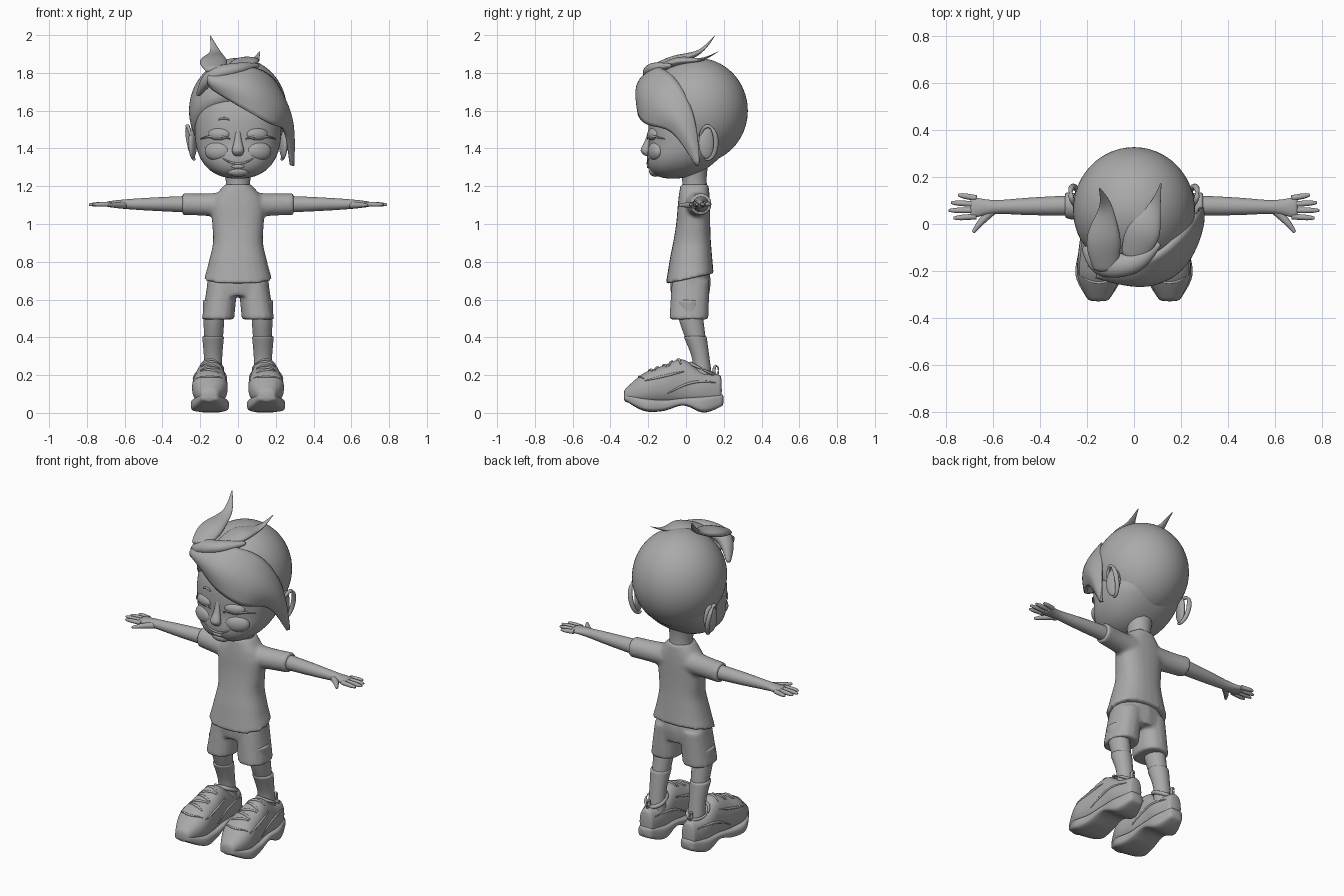
import bpy, bmesh, math
from mathutils import Vector, Matrix, Euler

cube = bpy.data.objects.get("Cube")
if cube:
    bpy.data.objects.remove(cube)

SHADE = (0.4, 0.4, 0.4, 1)
grey = bpy.data.materials.new("plain grey")
grey.use_nodes = True
grey.diffuse_color = SHADE
grey.node_tree.nodes["Principled BSDF"].inputs["Base Color"].default_value = SHADE
UP, FRONT, LEFT = Vector((0, 0, 1)), Vector((0, -1, 0)), Vector((1, 0, 0))


def sample(values, t):
    """Smooth curve through evenly spaced numbers or vectors, t from 0 to 1."""
    last = len(values) - 1
    i = min(int(t * last), last - 1)
    u = t * last - i
    a, b, c, d = (values[min(max(i + k, 0), last)] for k in (-1, 0, 1, 2))
    return b + ((c - a) * u + (a * 2 - b * 5 + c * 4 - d) * u ** 2 + ((b - c) * 3 + d - a) * u ** 3) / 2


def spread(count, low=0, high=1):
    return [low + (high - low) * k / (count - 1) for k in range(count)]


def finish(name, bm, mirror=False, smooth=1):
    bmesh.ops.recalc_face_normals(bm, faces=bm.faces)
    for face in bm.faces:
        face.smooth = True
    mesh = bpy.data.meshes.new(name)
    bm.to_mesh(mesh)
    bm.free()
    mesh.materials.append(grey)
    ob = bpy.data.objects.new(name, mesh)
    bpy.context.collection.objects.link(ob)
    if mirror:
        ob.modifiers.new("Mirror", 'MIRROR').use_mirror_merge = False
    if smooth:
        subdivision = ob.modifiers.new("Subdivision", 'SUBSURF')
        subdivision.levels = subdivision.render_levels = smooth
    return ob


def sweep(bm, points, widths, depths=None, flat=1, axis=None, up=UP, power=2, steps=14, sides=16):
    """Loft (super)ellipses along a curve; widths and depths are spread over its length."""
    points = [Vector(p) for p in points]
    depths = depths or [w * flat for w in widths]
    rings = []
    for t in spread(steps):
        ahead, behind = sample(points, min(t + .02, 1)), sample(points, max(t - .02, 0))
        along = axis or (ahead - behind).normalized()
        side = along.cross(up).normalized()
        normal = side.cross(along)
        ring = []
        for k in range(sides):
            angle = math.tau * k / sides
            c, s = (math.copysign(abs(v) ** (2 / power), v) for v in (math.cos(angle), math.sin(angle)))
            ring.append(bm.verts.new(sample(points, t) + side * c * sample(widths, t)
                                     + normal * s * sample(depths, t)))
        rings.append(ring)
    for a, b in zip(rings, rings[1:]):
        for k in range(sides):
            bm.faces.new((a[k], a[k - 1], b[k - 1], b[k]))
    bm.faces.new(rings[0])
    bm.faces.new(rings[-1])


def tube(name, points, widths, depths=None, mirror=False, **options):
    bm = bmesh.new()
    sweep(bm, points, widths, depths, **options)
    return finish(name, bm, mirror)


def cord(name, points, radius, mirror=False):
    tube(name, points, [radius / 2, radius, radius, radius / 2], mirror=mirror, sides=8,
         up=Vector((.1, -.6, .8)))


def ball(name, centre, size, turn=0, mirror=False, power=2, shape=None):
    """Ellipsoid, optionally squared off and reshaped by a rule on its points."""
    bm = bmesh.new()
    bmesh.ops.create_uvsphere(bm, u_segments=32, v_segments=20, radius=1)
    place = Matrix.LocRotScale(Vector(centre), Euler((0, 0, turn)), Vector(size))
    for v in bm.verts:
        length = sum(abs(c) ** power for c in v.co) ** (1 / power)
        v.co = place @ (v.co / length)
        if shape:
            shape(v.co)
    return finish(name, bm, mirror)


def project(ob, origins, direction):
    """Drop points onto the surface of a part."""
    target = ob.evaluated_get(bpy.context.evaluated_depsgraph_get())
    hits = [target.ray_cast(Vector(o), direction) for o in origins]
    return [location for found, location, normal, index in hits if found]


def cloth(name, bm):
    """Blend overlapping volumes into one surface."""
    ob = finish(name, bm, smooth=0)
    remesh = ob.modifiers.new("Remesh", 'REMESH')
    remesh.mode, remesh.voxel_size, remesh.use_smooth_shade = 'VOXEL', .01, True
    relax = ob.modifiers.new("Smooth", 'SMOOTH')
    relax.factor, relax.iterations = .5, 5


# Head with the jaw pushed forward, neck
def jaw(co):
    co.y -= max(0, 1.42 - co.z) / 2


head = ball("head", (0, .02, 1.5), (.23, .22, .26), power=2.4, shape=jaw)
tube("neck", [(0, .05, 1.12), (0, .04, 1.32)], [.08, .066, .08], axis=UP, up=FRONT)


# Hair cap, its front edge cut back along a slanting hairline
def hairline(co):
    co.y = max(co.y, min(.1, .1 - (co.z - 1.4) * 1.1))


ball("hair_cap", (0, .06, 1.6), (.262, .27, .28), shape=hairline)

# Ears
ball("ears", (.24, .11, 1.43), (.02, .045, .085), turn=.3, mirror=True)
cord("ear_rims", [(.25 - .02 * math.cos(a + 2), .115 + .045 * math.cos(a), 1.43 + .09 * math.sin(a))
                  for a in spread(12, -2, 2.8)], .014, mirror=True)


# Face
def on_face(points, lift=0):
    return [p + FRONT * lift for p in project(head, [(x, -1, z) for x, z in points], -FRONT)]


ball("eyelids", on_face([(.1, 1.475)], -.012)[0], (.06, .028, .034), turn=.3, mirror=True)
ball("cheeks", on_face([(.11, 1.385)], -.02)[0], (.07, .035, .05), turn=.35, mirror=True)
ball("chin", on_face([(0, 1.28)], -.025)[0], (.06, .035, .03))
ball("lower_lip", on_face([(0, 1.305)], -.004)[0], (.035, .012, .012))
cord("lash_lines", on_face([(.12 + .08 * s, 1.465 - .015 * s * s) for s in spread(7, -1)], .009), .007, True)
cord("brow", on_face([(-.075 + .03 * s, 1.56 - .01 * s * s) for s in spread(5, -1)], .002), .006)
cord("mouth", on_face([(.085 * s, 1.32 + .03 * s * s) for s in spread(9, -1)], .001), .006)
tube("nose", [(0, -.18, 1.54), (0, -.2, 1.45), (0, -.215, 1.39), (0, -.2, 1.36)],
     [.01, .018, .033, .02], flat=.8, axis=-UP, up=FRONT)

# Fringe: a bulging sheet between an upper and a lower edge
upper = [Vector(p) for p in ((-.13, -.15, 1.8), (.05, -.15, 1.83), (.19, -.05, 1.76),
                             (.26, .04, 1.57), (.29, .07, 1.31))]
lower = [Vector(p) for p in ((-.14, -.2, 1.72), (.03, -.25, 1.61), (.17, -.21, 1.53),
                             (.25, -.07, 1.49), (.28, .06, 1.31))]
bm = bmesh.new()
rows = []
for t in spread(14):
    a, b = sample(upper, t), sample(lower, t)
    outward = Vector((a.x + b.x, a.y + b.y - .1, .1)).normalized()
    rows.append([bm.verts.new(a.lerp(b, s) + outward * .055 * (1 - t ** 3) * math.sin(math.pi * s))
                 for s in spread(7)])
for row, after in zip(rows, rows[1:]):
    for k in range(len(row) - 1):
        bm.faces.new((row[k], after[k], after[k + 1], row[k + 1]))
solid = finish("fringe", bm).modifiers.new("Thickness", 'SOLIDIFY')
solid.thickness, solid.offset = .02, 0

# Tufts on top
tube("front_tuft", [(-.215, -.1, 1.68), (-.14, -.17, 1.78), (0, -.165, 1.82), (.11, -.08, 1.84)],
     [.01, .04, .035, .01], flat=1.3, up=FRONT)
tube("tall_spike", [(-.12, -.2, 1.81), (-.13, -.07, 1.86), (-.12, .07, 1.91), (-.148, .155, 2)],
     [.05, .075, .03, .002], flat=.4)
tube("short_spike", [(-.01, -.15, 1.82), (.04, -.03, 1.86), (.09, .08, 1.87), (.115, .175, 1.915)],
     [.05, .075, .025, .002], flat=.35)

# Shirt: flared body with a slanting hem, and sleeves
bm = bmesh.new()
sweep(bm, [(0, .02, .71), (0, .03, .87), (0, .04, 1.04), (0, .045, 1.21)],
      [.18, .155, .132, .137, .138, .07], [.127, .115, .1, .09, .085, .074],
      axis=UP, up=FRONT, power=2.4, sides=24)
for v in bm.verts:
    v.co.z += (v.co.y - .02) * 2 * max(0, .82 - v.co.z)
sweep(bm, [(-.295, .08, 1.105), (0, .05, 1.1), (.295, .08, 1.105)],
      [.058, .06, .075, .06, .058], axis=LEFT)
cloth("shirt", bm)

# Shorts: hips and two legs
bm = bmesh.new()
sweep(bm, [(0, .022, .62), (0, .025, .78)], [.155, .165, .14], flat=.65, axis=UP, up=FRONT)
for side in (-1, 1):
    sweep(bm, [(side * .106, .015, .495), (side * .08, .025, .7)], [.086, .08], [.104, .1],
          axis=UP, up=FRONT, power=2.3)
cloth("shorts", bm)

# Legs and socks
tube("legs", [(.128, .01, .6), (.128, .03, .48), (.13, .06, .36)], [.06, .056, .048], [.07, .065, .05],
     mirror=True, axis=-UP, up=FRONT)
tube("socks", [(.132, .047, .41), (.132, .08, .28), (.132, .09, .15)], [.06, .049, .055], [.063, .047, .055],
     mirror=True, axis=-UP, up=FRONT)

# Arms run into the palms
tube("arms", [(.2, .08, 1.105), (.7, .07, 1.105)], [.045, .043, .038, .03, .05],
     [.045, .043, .036, .026, .014], mirror=True, axis=LEFT)
tube("thumbs", [(.6, .06, 1.1), (.65, .01, 1.1), (.686, -.036, 1.1)], [.02, .015, .007], mirror=True)
for i, (finger, tip) in enumerate((("little", .75), ("ring", .78), ("middle", .79), ("index", .77))):
    tube(finger + "_fingers", [(.67, .11 - .026 * i, 1.105), (tip, .124 - .033 * i, 1.103)],
         [.013, .013, .012, .006], mirror=True, sides=10)


# Shoes: sections from toe to heel
def shoe_part(name, widths, tops, bottoms, heel, power):
    points = [(.145 - y * .02, y, (top + bottom) / 2)
              for y, top, bottom in zip(spread(len(tops), -.33, heel), tops, bottoms)]
    depths = [(top - bottom) / 2 for top, bottom in zip(tops, bottoms)]
    return tube(name, points, widths, depths, mirror=True, axis=FRONT, power=power, sides=24, steps=24)


shoe = shoe_part("shoe_uppers", [.04, .092, .09, .075, .07, .04], [.12, .21, .25, .285, .22, .2],
                 [.06] + [.04] * 5, .19, 2.3)
shoe_part("shoe_soles", [.04, .1, .09, .08, .08, .04], [.1, .08, .07, .08, .09, .1],
          [.07, .01, .01, .04, 0, .04], .2, 4)

# Laces, toe caps, flank seams, collars and heel loops
for i, y in enumerate(spread(5, -.19, -.04)):
    slant = (-1) ** i / 4
    cord("laces_%s" % "abcde"[i], project(shoe, [(.148 + x, y + slant * x, 1) for x in spread(5, -.05, .05)],
                                          -UP), .008, True)
cord("toe_caps", project(shoe, [(.15 + x, -.25 + 5 * x * x, 1) for x in spread(9, -.075, .075)], -UP), .006, True)
for side, flank in ((1, "outer"), (-1, "inner")):
    for seam, start, end, arch in (("lace_guards", (-.22, .17), (-.01, .22), 0),
                                   ("heel_bands", (-.1, .1), (.16, .16), .03)):
        line = [Vector(start).lerp(Vector(end), t) + Vector((0, arch * math.sin(math.pi * t))) for t in spread(7)]
        cord(flank + "_" + seam, project(shoe, [(.146 + side * .13, p.x, p.y) for p in line], LEFT * -side),
             .007, True)
around = spread(13, 0, math.tau)
cord("shoe_collars", [(.142 + .06 * math.cos(a), .085 + .062 * math.sin(a), .232 - .03 * math.sin(a))
                      for a in around], .013, True)
cord("heel_loops", [(.142, .16 + .012 * math.cos(a), .225 + .025 * math.sin(a)) for a in around], .009, True)
